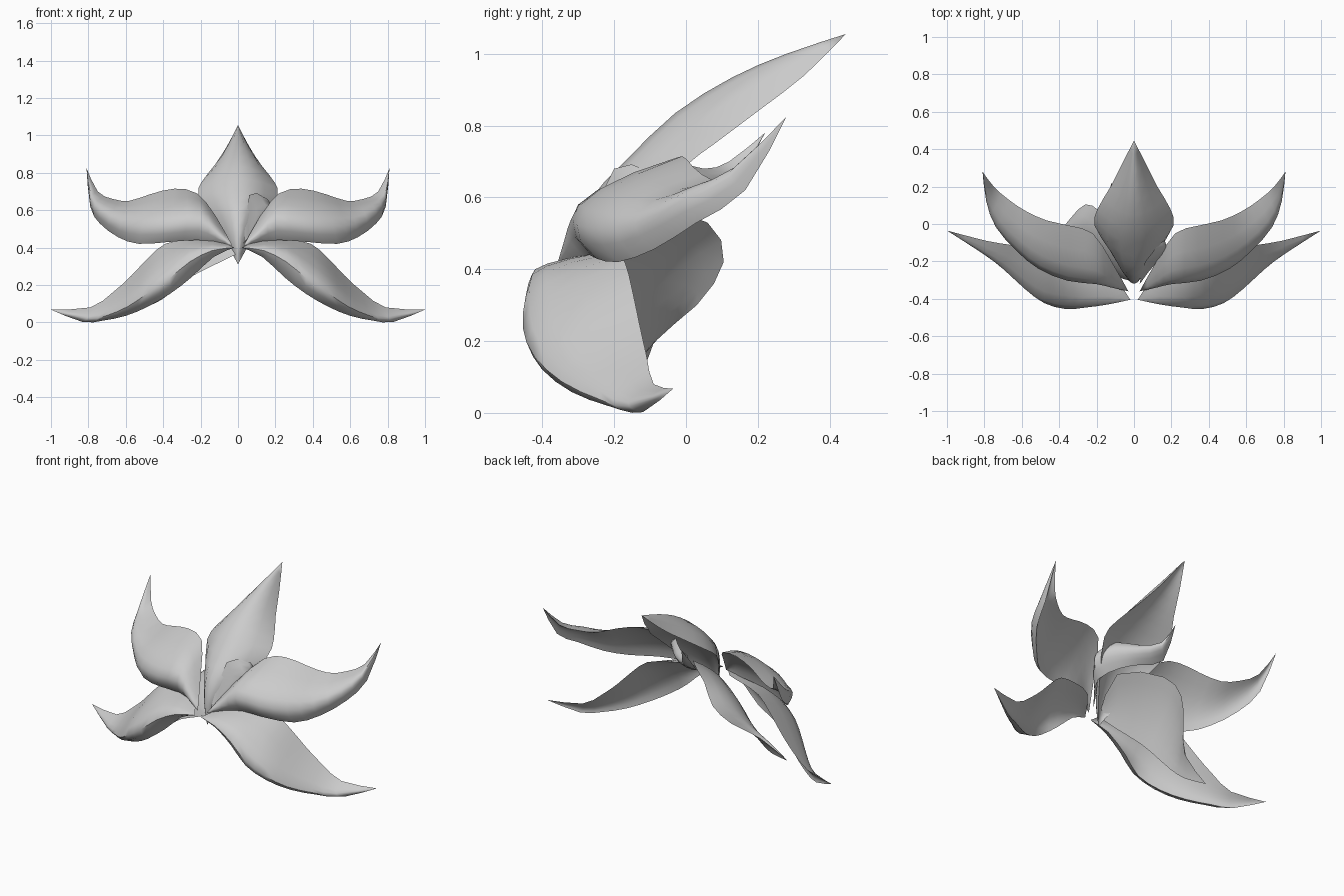
import bpy, bmesh
from mathutils import Vector

if "Cube" in bpy.data.objects:
    bpy.data.objects.remove(bpy.data.objects["Cube"])

grey = bpy.data.materials.new("petal grey")
grey.diffuse_color = (0.6, 0.6, 0.6, 1)
grey.use_nodes = True
grey.node_tree.nodes["Principled BSDF"].inputs["Base Color"].default_value = grey.diffuse_color

ACROSS = 6   # faces across a petal
DETAIL = 2   # rows between two ribs


def smooth_path(pts):
    """Catmull-Rom through the rib points."""
    p = [pts[0]] + pts + [pts[-1]]
    out = []
    for i in range(1, len(p) - 2):
        a, b, c, d = p[i - 1:i + 3]
        for k in range(DETAIL):
            t = k / DETAIL
            out.append(0.5 * (2 * b + (c - a) * t + (2 * a - 5 * b + 4 * c - d) * t * t
                              + (3 * b - a - 3 * c + d) * t ** 3))
    return out + [pts[-1]]


def petal(name, base, ribs, tip, back=0.35, mirror=False):
    """Curved closed petal: each rib is (upper edge, crest, lower edge)."""
    flip = Vector((-1 if mirror else 1, 1, 1))
    rails = [smooth_path([Vector(v) * flip for v in [base] + [r[i] for r in ribs] + [tip]])
             for i in range(3)]
    bm = bmesh.new()
    first, last = bm.verts.new(rails[0][0]), bm.verts.new(rails[0][-1])
    rings = []
    for u, m, l in list(zip(*rails))[1:-1]:
        bulge = m - (u + l) / 2
        ring = []
        for j in range(ACROSS + 1):                      # outer face
            t = j / ACROSS
            ring.append(bm.verts.new(u.lerp(l, t) + bulge * 4 * t * (1 - t)))
        for j in range(ACROSS - 1, 0, -1):               # inner face
            t = j / ACROSS
            ring.append(bm.verts.new(u.lerp(l, t) + bulge * back * 4 * t * (1 - t)))
        rings.append(ring)
    n = len(rings[0])
    for k in range(n):
        q = (k + 1) % n
        bm.faces.new((first, rings[0][k], rings[0][q]))
        bm.faces.new((last, rings[-1][q], rings[-1][k]))
        for a, b in zip(rings, rings[1:]):
            bm.faces.new((a[k], b[k], b[q], a[q]))
    bmesh.ops.recalc_face_normals(bm, faces=bm.faces)
    me = bpy.data.meshes.new(name)
    bm.to_mesh(me)
    bm.free()
    me.materials.append(grey)
    ob = bpy.data.objects.new(name, me)
    bpy.context.collection.objects.link(ob)
    bpy.ops.object.select_all(action='DESELECT')
    ob.select_set(True)
    bpy.context.view_layer.objects.active = ob
    bpy.ops.object.shade_smooth_by_angle(angle=0.9)


# Tall centre petal: half width, edge (y, z), crest (y, z)
centre = [(.06, -.24, .42, -.32, .45), (.13, -.14, .54, -.27, .59), (.21, -.01, .68, -.17, .70),
          (.195, .08, .75, -.03, .835), (.125, .20, .84, .13, .935), (.06, .33, .94, .28, 1.0)]
petal("top_petal", (0, -.31, .31),
      [((-w, y, z), (0, cy, cz), (w, y, z)) for w, y, z, cy, cz in centre], (0, .445, 1.055))

# Upper side petals, curling up at the tips
upper = [((.12, -.20, .57), (.12, -.33, .50), (.12, -.31, .43)),
         ((.22, -.05, .69), (.20, -.30, .58), (.22, -.27, .44)),
         ((.34, -.01, .715), (.35, -.28, .57), (.37, -.25, .43)),
         ((.47, .02, .685), (.50, -.22, .56), (.53, -.19, .42)),
         ((.58, .07, .65), (.62, -.13, .56), (.64, -.09, .455)),
         ((.67, .13, .66), (.73, -.01, .61), (.74, .03, .53)),
         ((.75, .20, .70), (.785, .12, .67), (.79, .165, .62))]

# Lower side petals, drooping to the ground
lower = [((.13, -.25, .445), (.14, -.42, .40), (.13, -.38, .35)),
         ((.26, -.20, .445), (.26, -.435, .36), (.25, -.37, .24)),
         ((.39, -.17, .42), (.37, -.435, .28), (.36, -.39, .155)),
         ((.48, -.15, .345), (.48, -.41, .20), (.48, -.34, .085)),
         ((.57, -.13, .25), (.58, -.34, .12), (.60, -.26, .035)),
         ((.67, -.11, .16), (.69, -.24, .06), (.72, -.18, .01)),
         ((.79, -.09, .08), (.80, -.16, .03), (.83, -.12, .002))]
for side, mir in (("right", False), ("left", True)):
    petal("upper_petal_" + side, (.03, -.36, .41), upper, (.81, .28, .825), mirror=mir)
    petal("lower_petal_" + side, (.02, -.405, .40), lower, (1.0, -.035, .068), mirror=mir)

# Broad petal hanging behind on the left
petal("back_petal", (0, -.31, .37),
      [((.03, -.11, .55), (-.08, -.21, .45), (-.10, -.28, .32)),
       ((-.17, .06, .53), (-.25, -.10, .42), (-.24, -.23, .25)),
       ((-.26, .105, .42), (-.34, -.06, .35), (-.32, -.20, .19)),
       ((-.34, .03, .30), (-.41, -.09, .25), (-.41, -.17, .12)),
       ((-.45, -.09, .195), (-.50, -.13, .16), (-.50, -.15, .085))],
      (-.63, -.12, .085))

# Small curled petal wrapping behind the centre one
petal("curled_petal", (.03, -.32, .42),
      [((.06, -.20, .68), (.10, -.21, .57), (.06, -.28, .46)),
       ((.13, -.11, .675), (.18, -.13, .61), (.12, -.17, .51)),
       ((.10, -.04, .70), (.12, -.03, .63), (.06, -.05, .55)),
       ((.00, .05, .68), (.03, .06, .63), (-.02, .02, .57)),
       ((-.10, .12, .70), (-.08, .15, .66), (-.14, .09, .61))],
      (-.12, .22, .78))
